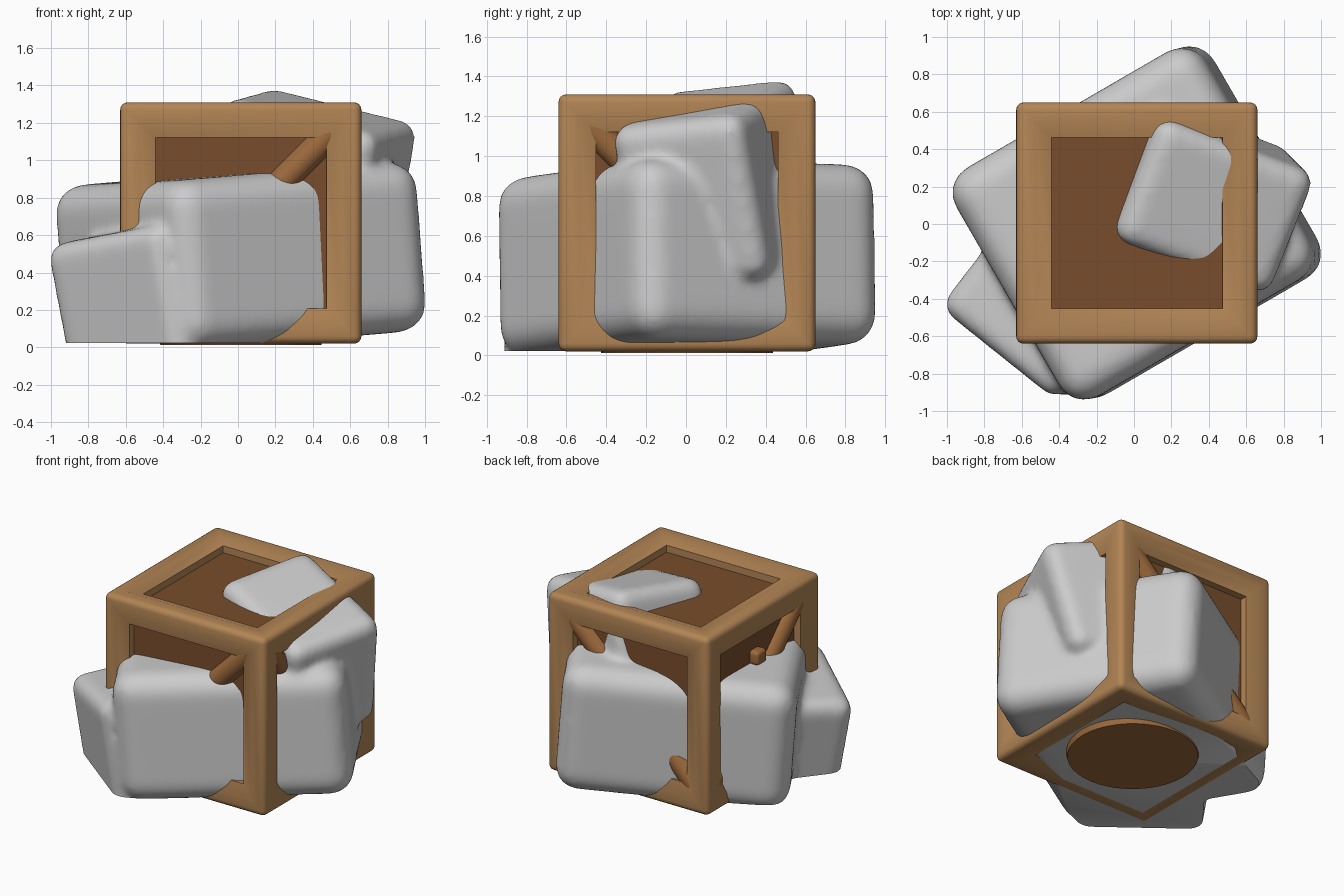
import bpy, bmesh, math
from mathutils import Matrix, Vector

if "Cube" in bpy.data.objects:
    bpy.data.objects.remove(bpy.data.objects["Cube"])

C = Vector((0.015, 0.005, 0.665))   # crate centre
S = 1.29                            # crate side


def material(name, rgb):
    m = bpy.data.materials.new(name)
    m.diffuse_color = (*rgb, 1)
    m.use_nodes = True
    m.node_tree.nodes["Principled BSDF"].inputs["Base Color"].default_value = m.diffuse_color
    return m


wood = material("wood", (0.45, 0.235, 0.09))
dark_wood = material("dark_wood", (0.19, 0.075, 0.025))
rod_wood = material("rod_wood", (0.33, 0.14, 0.045))


def finish(name, bm, mat=None, angle=35):
    mesh = bpy.data.meshes.new(name)
    bm.to_mesh(mesh)
    bm.free()
    mesh.shade_smooth()
    mesh.set_sharp_from_angle(angle=math.radians(angle))
    if mat:
        mesh.materials.append(mat)
    ob = bpy.data.objects.new(name, mesh)
    bpy.context.collection.objects.link(ob)
    return ob


def box(bm, size, matrix, bevel=0, segments=4):
    part = bmesh.new()
    bmesh.ops.create_cube(part, size=1)
    bmesh.ops.scale(part, vec=size, verts=part.verts)
    if bevel:
        bmesh.ops.bevel(part, geom=part.edges[:], offset=bevel, segments=segments,
                        profile=0.5, affect='EDGES')
    part.transform(matrix)
    tmp = bpy.data.meshes.new("tmp")
    part.to_mesh(tmp)
    part.free()
    bm.from_mesh(tmp)
    bpy.data.meshes.remove(tmp)


# crate frame: rounded cube whose six faces are opened up
bm = bmesh.new()
box(bm, (S, S, S), Matrix.Translation(C), 0.04)
big = sorted(bm.faces, key=lambda f: -f.calc_area())[:6]
for thickness, depth in ((0.06, 0), (0.088, -0.03), (0.001, -0.07)):
    bmesh.ops.inset_individual(bm, faces=big, thickness=thickness, depth=depth,
                               use_even_offset=True)
bmesh.ops.delete(bm, geom=big, context='FACES')
finish("crate_frame", bm, wood, 40)

# recessed panels
bm = bmesh.new()
box(bm, (S - 0.16,) * 3, Matrix.Translation(C))
finish("crate_panels", bm, dark_wood)

# one diagonal round brace on each side face
for i, (name, lean) in enumerate((("front", 1), ("right", -1), ("back", -1), ("left", 1))):
    bm = bmesh.new()
    bmesh.ops.create_cone(bm, cap_ends=True, segments=24, radius1=0.075,
                          radius2=0.075, depth=1.36)
    bm.transform(Matrix.Translation(C) @ Matrix.Rotation(i * math.pi / 2, 4, 'Z')
                 @ Matrix.Translation((0, -0.55, 0))
                 @ Matrix.Rotation(lean * math.pi / 4, 4, 'Y'))
    finish(name + "_brace", bm, rod_wood)

# small peg on the left side
bm = bmesh.new()
box(bm, (0.12, 0.11, 0.10), Matrix.Translation((-0.555, 0.0, 0.93)), 0.025)
finish("left_peg", bm, rod_wood)

# round plate under the crate
bm = bmesh.new()
bmesh.ops.create_cone(bm, cap_ends=True, segments=40, radius1=0.43, radius2=0.44, depth=0.04,
                      matrix=Matrix.Translation((C.x, C.y, 0.032)))
finish("bottom_plate", bm, rod_wood)

# rocks: tilted rounded blocks (centre, size, x direction, up direction, bevel)
rocks = (
    ((0.015, 0.005, 0.475), (1.55, 1.41, 0.91), (0.866, 0.5, 0), (-0.075, -0.015, 1), 0.15),
    ((-0.425, -0.384, 0.25), (0.82, 0.80, 0.80), (0.79, -0.61, 0), (-0.19, 0, 1), 0.09),
    ((0.37, 0.155, 0.855), (0.91, 0.71, 0.85), (0.93, -0.37, 0), (0.18, -0.18, 1), 0.09),
)
bm = bmesh.new()
for centre, size, xdir, up, bevel in rocks:
    z = Vector(up).normalized()
    y = z.cross(Vector(xdir)).normalized()
    rot = Matrix((y.cross(z), y, z)).transposed().to_4x4()
    box(bm, size, Matrix.Translation(centre) @ rot, bevel, 5)
source = finish("rock_source", bm)
remesh = source.modifiers.new("fuse", 'REMESH')
remesh.mode = 'VOXEL'
remesh.voxel_size = 0.022
smooth = source.modifiers.new("soften", 'SMOOTH')
smooth.factor = 0.5
smooth.iterations = 14

# bake the fused rocks and cut them flat at the ground
dg = bpy.context.evaluated_depsgraph_get()
bm = bmesh.new()
bm.from_mesh(source.evaluated_get(dg).to_mesh())
bpy.data.objects.remove(source)
cut = bmesh.ops.bisect_plane(bm, geom=bm.verts[:] + bm.edges[:] + bm.faces[:],
                             plane_co=(0, 0, 0.022), plane_no=(0, 0, 1), clear_inner=True)
rim = [e for e in cut["geom_cut"] if isinstance(e, bmesh.types.BMEdge)]
bmesh.ops.holes_fill(bm, edges=rim, sides=0)
finish("rocks", bm, None, 45)
